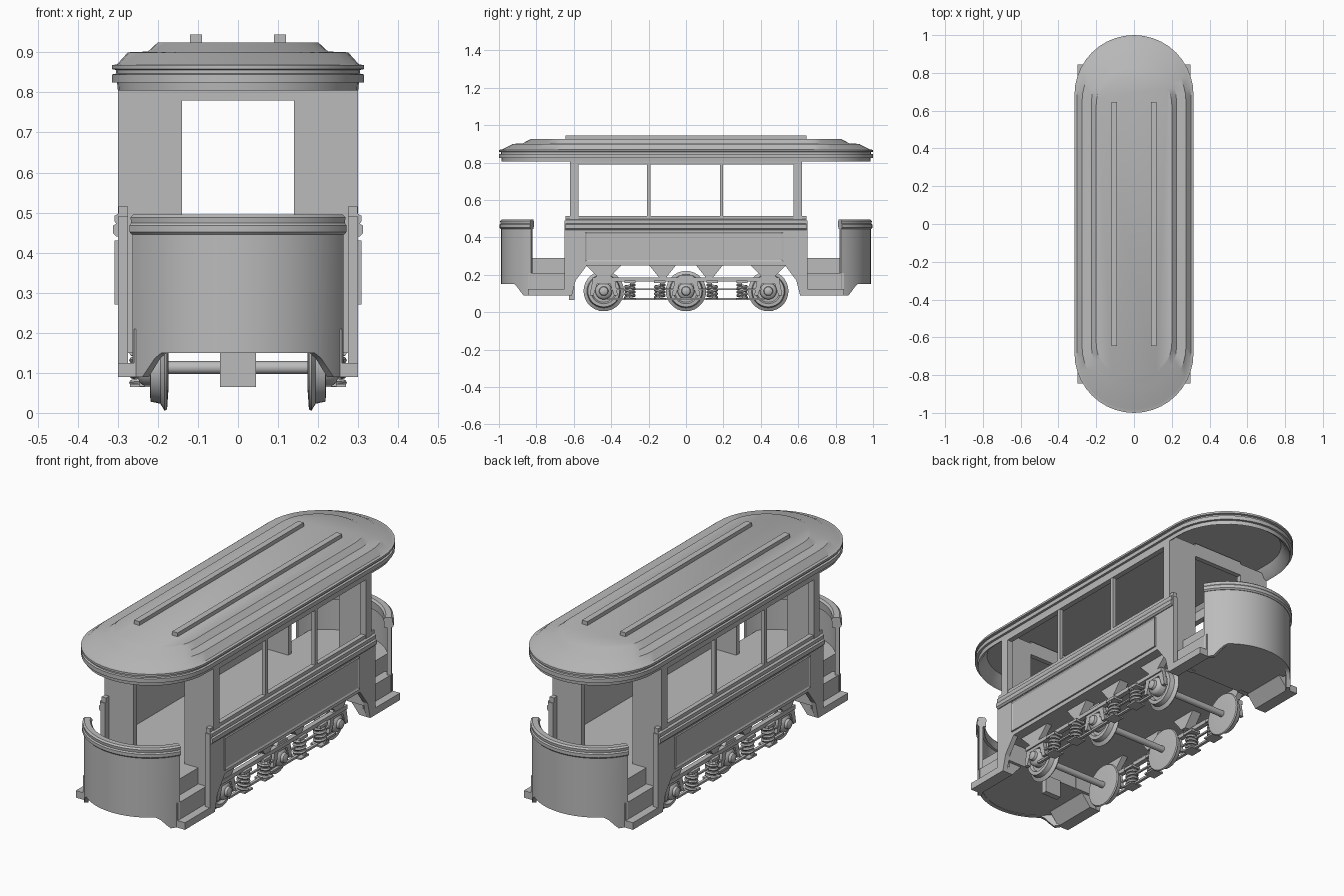
import bpy, bmesh, math

if "Cube" in bpy.data.objects:
    bpy.data.objects.remove(bpy.data.objects["Cube"])

grey = bpy.data.materials.new("plain_grey")
grey.use_nodes = True
COLOR = (0.5, 0.5, 0.5, 1)
grey.diffuse_color = COLOR
grey.node_tree.nodes["Principled BSDF"].inputs["Base Color"].default_value = COLOR


def finish(name, bm, mirror="", smooth=False):
    """Turn a bmesh into an object, mirrored over the named axes."""
    bmesh.ops.recalc_face_normals(bm, faces=bm.faces[:])
    mesh = bpy.data.meshes.new(name)
    bm.to_mesh(mesh)
    bm.free()
    mesh.materials.append(grey)
    obj = bpy.data.objects.new(name, mesh)
    bpy.context.collection.objects.link(obj)
    if mirror:
        mod = obj.modifiers.new("mirror", "MIRROR")
        mod.use_axis = ("x" in mirror, "y" in mirror, False)
        mod.use_mirror_merge = False
    if smooth:
        bpy.ops.object.select_all(action="DESELECT")
        obj.select_set(True)
        bpy.context.view_layer.objects.active = obj
        bpy.ops.object.shade_smooth_by_angle(angle=math.radians(35))
    return obj


def loft(name, rings, mirror="", closed=False, smooth=True):
    """Skin a row of equal closed rings, capped unless the row is closed."""
    bm = bmesh.new()
    rows = [[bm.verts.new(p) for p in ring] for ring in rings]
    n = len(rows[0])
    pairs = list(zip(rows, rows[1:])) + ([(rows[-1], rows[0])] if closed else [])
    for a, b in pairs:
        for i in range(n):
            j = (i + 1) % n
            bm.faces.new((a[i], a[j], b[j], b[i]))
    if not closed:
        bm.faces.new(rows[0])
        bm.faces.new(rows[-1])
    return finish(name, bm, mirror, smooth)


def prism(name, points, axis, a, b, mirror="", smooth=False):
    """Extrude a flat outline along one axis from a to b."""
    def at(t):
        return [[(t, u, v), (u, t, v), (u, v, t)][axis] for u, v in points]
    return loft(name, [at(a), at(b)], mirror, False, smooth)


def box(name, x, y, z, mirror=""):
    outline = [(x[0], y[0]), (x[1], y[0]), (x[1], y[1]), (x[0], y[1])]
    return prism(name, outline, 2, z[0], z[1], mirror)


def lathe(name, profile, y, z, mirror="x", steps=28):
    """Spin an (x, radius) profile about a sideways shaft."""
    angles = [math.tau * i / steps for i in range(steps)]
    rings = [[(x, y + r * math.cos(a), z + r * math.sin(a)) for a in angles]
             for x, r in profile]
    return loft(name, rings, mirror)


def arc_sweep(name, section, spread, mirror="y", steps=28):
    """Sweep a section, a function of sideways position, round the car end."""
    rings = []
    for i in range(steps + 1):
        a = math.radians(spread) * (2 * i / steps - 1)
        rings.append([(r * math.sin(a), -END - r * math.cos(a), z)
                      for r, z in section(abs(0.3 * math.sin(a)))])
    return loft(name, rings, mirror)


END = 0.69      # centre of the rounded ends

# Roof: rounded-end rings from the recessed ceiling up to the flat top
roof_profile = [(0.26, 0.68, 0.86), (0.285, 0.685, 0.815), (0.3, 0.685, 0.805),
                (0.302, 0.685, 0.825), (0.314, 0.685, 0.825), (0.314, 0.685, 0.845),
                (0.304, 0.685, 0.847), (0.304, 0.685, 0.856), (0.315, 0.685, 0.858),
                (0.315, 0.685, 0.868), (0.302, 0.68, 0.87), (0.275, 0.65, 0.9),
                (0.225, 0.65, 0.902), (0.2, 0.63, 0.925)]


def stadium(r, cy, z, steps=20):
    ring = []
    for sign in (1, -1):
        for i in range(steps + 1):
            a = math.pi * i / steps
            ring.append((sign * r * math.cos(a), sign * (cy + r * math.sin(a)), z))
    return ring


loft("roof", [stadium(*p) for p in roof_profile])
box("roof_rail", (0.09, 0.12), (-0.645, 0.645), (0.92, 0.944), "x")

# Lower side wall with raked ends reaching down beside the steps
half = [(-0.65, 0.49), (-0.65, 0.09), (-0.61, 0.09), (-0.59, 0.17), (-0.53, 0.25)]
wall = half + [(-y, z) for y, z in reversed(half)]
prism("side_wall", wall, 0, 0.275, 0.3, "x")

# Framed side panel with a sunken middle
bm = bmesh.new()
bmesh.ops.create_cube(bm, size=1)
for v in bm.verts:
    v.co = (0.302 + v.co.x * 0.012, -0.01 + v.co.y * 1.06, 0.35 + v.co.z * 0.16)
bm.normal_update()
outer = max(bm.faces, key=lambda f: f.calc_center_median().x)
bmesh.ops.inset_region(bm, faces=[outer], thickness=0.012)
for v in outer.verts:
    v.co.x -= 0.005
finish("side_panel", bm, "x")

# Belt moulding and window sill
belt = [(0.275, 0.44), (0.304, 0.44), (0.312, 0.448), (0.312, 0.468), (0.304, 0.472),
        (0.308, 0.478), (0.308, 0.492), (0.298, 0.498), (0.298, 0.515), (0.275, 0.515)]
prism("belt_moulding", belt, 1, -0.645, 0.645, "x")

# Window posts and header
for y, w in ((-0.2, 0.009), (0.19, 0.009)):
    box("window_post", (0.278, 0.298), (y - w, y + w), (0.5, 0.81), "x")
box("corner_post", (0.27, 0.3), (-0.62, -0.575), (0.49, 0.83), "xy")
box("window_header", (0.272, 0.3), (-0.61, 0.61), (0.79, 0.84), "x")

# End bulkheads with an open doorway
box("bulkhead_wing", (0.14, 0.299), (-0.62, -0.595), (0.15, 0.84), "xy")
box("doorway_header", (-0.14, 0.14), (-0.62, -0.595), (0.78, 0.85), "y")

# Floors
box("cabin_floor", (-0.28, 0.28), (-0.61, 0.61), (0.25, 0.29))
arc = [math.radians(48 * (i / 8 - 1)) for i in range(17)]
outline = [(0.29 * math.sin(a), -END - 0.29 * math.cos(a)) for a in arc]
outline += [(outline[-1][0], -0.6), (outline[0][0], -0.6)]
prism("platform_floor", outline, 2, 0.152, 0.29, "y")

# Boarding steps
step = [(0.19, 0.15), (0.24, 0.09), (0.3, 0.09), (0.3, 0.125), (0.26, 0.125),
        (0.26, 0.21), (0.21, 0.21)]
prism("boarding_steps", step, 1, -0.845, -0.61, "xy")


# Curved dash panels, dropping at the sides to meet the steps
def dash_section(x):
    low = 0.15 - 0.06 * min(1, max(0, (x - 0.2) / 0.04))
    return [(0.278, low), (0.298, low), (0.298, 0.46), (0.278, 0.46)]


def rim_section(x):
    return [(0.265, 0.445), (0.3, 0.445), (0.307, 0.452), (0.307, 0.468), (0.302, 0.474),
            (0.304, 0.488), (0.296, 0.495), (0.27, 0.495), (0.262, 0.485)]


arc_sweep("dash_panel", dash_section, 62)
arc_sweep("dash_rim", rim_section, 62)

# Wheels, axles and axle boxes
wheel = [(0.176, 0.012), (0.174, 0.06), (0.177, 0.104), (0.183, 0.108), (0.194, 0.09),
         (0.218, 0.085), (0.22, 0.068), (0.206, 0.06), (0.21, 0.015)]
hub = [(0.2, 0.045), (0.235, 0.045), (0.245, 0.038), (0.25, 0.025), (0.262, 0.022),
       (0.268, 0.01)]
guide = [(-0.075, 0.09), (-0.055, 0.09), (-0.035, 0.15), (0.035, 0.15), (0.055, 0.09),
         (0.075, 0.09), (0.06, 0.17), (0.03, 0.2), (-0.03, 0.2), (-0.06, 0.17)]
for y in (-0.44, 0, 0.44):
    lathe("wheel", wheel, y, 0.113)
    lathe("axle", [(-0.19, 0.016), (0.19, 0.016)], y, 0.113, "")
    lathe("axle_box", hub, y, 0.113)
    prism("axle_guide", [(u + y, v) for u, v in guide], 0, 0.225, 0.245, "x")

# Coil springs either side of the middle axle
for y in (0.14, 0.3):
    rings = []
    turns, steps, tube = 4, 14, 0.008
    for i in range(turns * steps + 1):
        a = math.tau * i / steps
        z = 0.075 + 0.075 * i / (turns * steps)
        ring = []
        for k in range(6):
            b = math.tau * k / 6
            r = 0.024 + tube * math.cos(b)
            ring.append((0.24 + r * math.cos(a), y + r * math.sin(a), z + tube * math.sin(b)))
        rings.append(ring)
    loft("coil_spring", rings, "xy")
    box("spring_seat", (0.21, 0.27), (y - 0.032, y + 0.032), (0.064, 0.072), "xy")
    box("spring_cap", (0.215, 0.265), (y - 0.03, y + 0.03), (0.156, 0.17), "xy")

# Truck frame: side bars, tie rods and hanger brackets
box("frame_bar", (0.228, 0.252), (-0.5, 0.5), (0.165, 0.185), "x")
box("tie_rod", (0.232, 0.246), (-0.42, 0.42), (0.066, 0.076), "x")
box("middle_rod", (0.234, 0.244), (-0.42, 0.42), (0.118, 0.126), "x")
bracket = [(0.05, 0.255), (0.2, 0.255), (0.14, 0.18), (0.11, 0.18)]
prism("hanger_bracket", bracket, 0, 0.2, 0.25, "xy")
outer_bracket = [(0.34, 0.255), (0.54, 0.255), (0.47, 0.185), (0.41, 0.185)]
prism("outer_bracket", outer_bracket, 0, 0.22, 0.25, "xy")

# Coupling box under the front platform
box("coupling_box", (-0.045, 0.045), (-0.625, -0.595), (0.065, 0.155))
